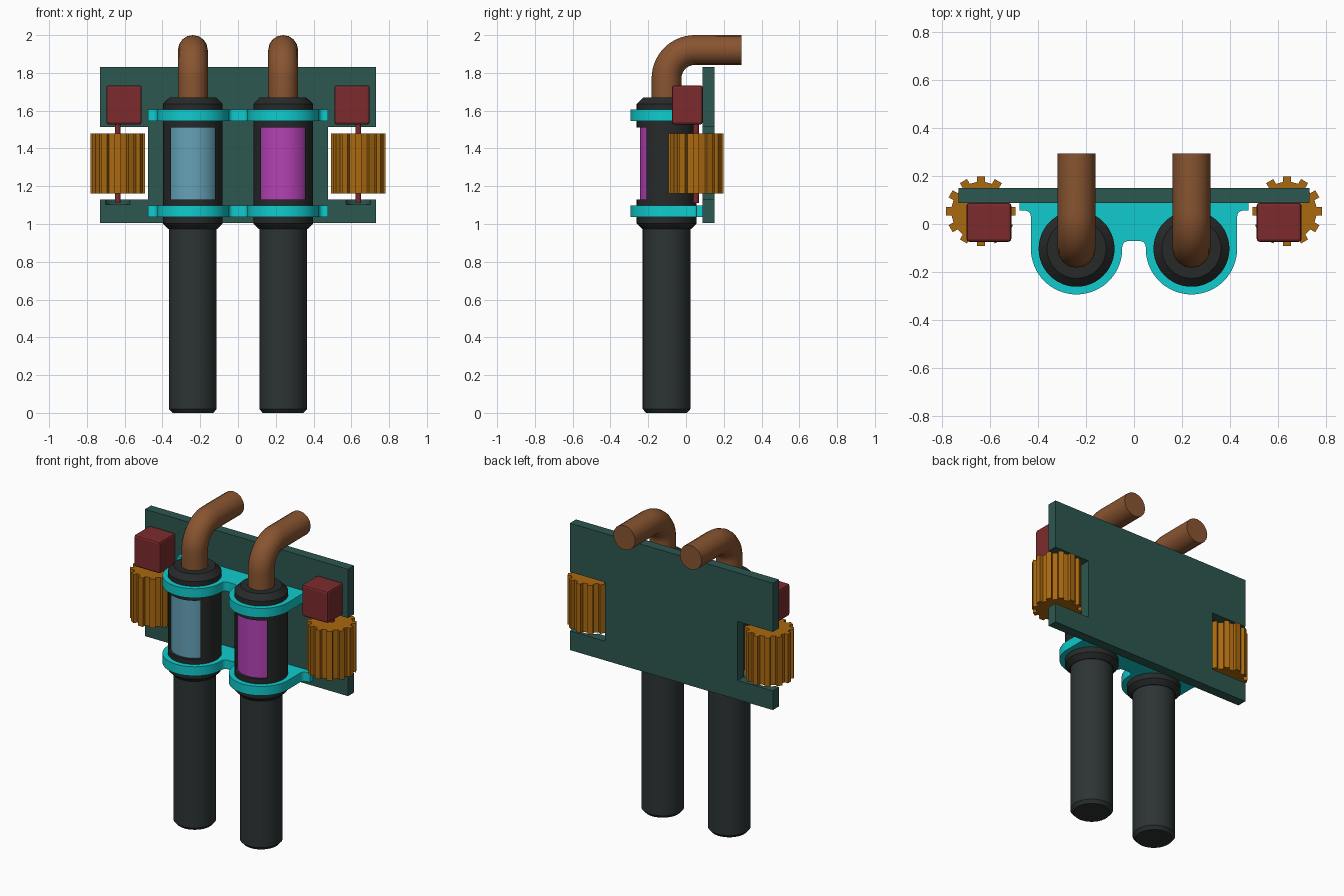
import bpy, bmesh
from math import sin, cos, pi, radians
from mathutils import Matrix, Vector

cube = bpy.data.objects.get("Cube")
if cube:
    bpy.data.objects.remove(cube, do_unlink=True)


def material(name, rgb):
    m = bpy.data.materials.new(name)
    m.use_nodes = True
    m.diffuse_color = (*rgb, 1)
    bsdf = next(n for n in m.node_tree.nodes if n.type == 'BSDF_PRINCIPLED')
    bsdf.inputs["Base Color"].default_value = (*rgb, 1)
    return m


GREEN = material("plate green", (0.026, 0.095, 0.08))
CYAN = material("bracket cyan", (0.005, 0.6, 0.62))
BROWN = material("pipe brown", (0.25, 0.09, 0.03))
RED = material("motor red", (0.2, 0.024, 0.026))
GOLD = material("gear gold", (0.4, 0.14, 0.005))
BLUE = material("window blue", (0.13, 0.36, 0.48))
PINK = material("window magenta", (0.46, 0.053, 0.46))
DARK = material("tube charcoal", (0.026, 0.034, 0.034))
BLACK = material("housing black", (0.02, 0.023, 0.023))


def finish(bm, name, mat, smooth=True):
    bmesh.ops.recalc_face_normals(bm, faces=bm.faces)
    mesh = bpy.data.meshes.new(name)
    bm.to_mesh(mesh)
    bm.free()
    ob = bpy.data.objects.new(name, mesh)
    bpy.context.collection.objects.link(ob)
    if mat:
        mesh.materials.append(mat)
    if smooth:
        shade(ob)
    return ob


def activate(ob):
    bpy.ops.object.select_all(action='DESELECT')
    ob.select_set(True)
    bpy.context.view_layer.objects.active = ob


def shade(ob):
    activate(ob)
    bpy.ops.object.shade_smooth_by_angle(angle=radians(30))


def prism(name, outline, z0, z1, mat, matrix=Matrix(), smooth=True):
    """Extrude a flat outline from z0 to z1."""
    bm = bmesh.new()
    face = bm.faces.new([bm.verts.new((x, y, z0)) for x, y in outline])
    ext = bmesh.ops.extrude_face_region(bm, geom=[face])
    top = [v for v in ext["geom"] if isinstance(v, bmesh.types.BMVert)]
    bmesh.ops.translate(bm, verts=top, vec=(0, 0, z1 - z0))
    bm.transform(matrix)
    return finish(bm, name, mat, smooth)


def lathe(name, profile, centre, mat, sides=48):
    """Closed solid of revolution from (radius, height) pairs."""
    bm = bmesh.new()
    rings = [[bm.verts.new((centre[0] + r * cos(2 * pi * i / sides),
                            centre[1] + r * sin(2 * pi * i / sides), z))
              for i in range(sides)] for r, z in profile]
    for a, b in zip(rings, rings[1:]):
        for i in range(sides):
            j = (i + 1) % sides
            bm.faces.new((a[i], a[j], b[j], b[i]))
    bm.faces.new(rings[0])
    bm.faces.new(rings[-1])
    return finish(bm, name, mat)


def box(name, lo, hi, mat, bevel=0):
    lo, hi = Vector(lo), Vector(hi)
    bm = bmesh.new()
    bmesh.ops.create_cube(bm, size=1)
    bm.transform(Matrix.Translation((lo + hi) / 2) @ Matrix.Diagonal((*(hi - lo), 1)))
    if bevel:
        bmesh.ops.bevel(bm, geom=bm.edges[:], offset=bevel, segments=2,
                        profile=0.5, affect='EDGES')
    return finish(bm, name, mat, smooth=False)


def cut(ob, cutter):
    cutter.hide_render = True
    mod = ob.modifiers.new("cut", 'BOOLEAN')
    mod.operation, mod.solver, mod.object = 'DIFFERENCE', 'EXACT', cutter
    activate(ob)
    bpy.ops.object.modifier_apply(modifier=mod.name)
    bpy.data.objects.remove(cutter, do_unlink=True)


def arc(cx, cy, r, start, end, steps):
    return [(cx + r * cos(radians(start + (end - start) * i / steps)),
             cy + r * sin(radians(start + (end - start) * i / steps)))
            for i in range(steps + 1)]


def mirrored(half):
    return half + [(-x, y) for x, y in reversed(half)]


TUBE_X, TUBE_Y = 0.239, -0.103
GEAR_X, GEAR_Y = 0.637, 0.053

# back plate with a notch on each side for the gears
plate = prism("back_plate", mirrored([(0.73, 1.005), (0.73, 1.13), (0.477, 1.13),
                                      (0.477, 1.513), (0.73, 1.513), (0.73, 1.83)]),
              -0.15, -0.087, GREEN, Matrix.Rotation(pi / 2, 4, 'X'), smooth=False)

# two clamp brackets hugging both housings
half = [(0.0, TUBE_Y + 0.032)]
half += arc(0.024, TUBE_Y + 0.007, 0.025, 90, 0, 5)
half += arc(TUBE_X, TUBE_Y, 0.19, 180, 360, 32)
half += arc(0.454, 0.031, 0.025, 180, 90, 5)
half += [(0.477, 0.056), (0.477, 0.088)]
for name, z0, z1 in (("lower_bracket", 1.038, 1.098), ("upper_bracket", 1.545, 1.605)):
    prism(name, half + [(-x, y) for x, y in reversed(half[1:])], z0, z1, CYAN)

# toothed gear outline
teeth, root, tip, width = 12, 0.122, 0.145, 0.017
gear_outline = []
for t in range(teeth):
    a = 2 * pi * t / teeth
    for u, v in ((root, -width), (tip, -width), (tip, width), (root, width)):
        gear_outline.append((u * cos(a) - v * sin(a), u * sin(a) + v * cos(a)))
    b = a + pi / teeth
    gear_outline.append((root * cos(b), root * sin(b)))

for side, s, glass in (("left", 1, PINK), ("right", -1, BLUE)):
    c = (s * TUBE_X, TUBE_Y)

    # long lower tube
    lathe(side + "_lower_tube", [(0.108, 0), (0.126, 0.02), (0.126, 1.0)], c, DARK)

    # housing with a window cut in the front, and the coloured core behind it
    housing = lathe(side + "_housing", [(0.13, 0.974), (0.158, 1.002),
                                        (0.158, 1.636), (0.123, 1.67)], c, BLACK)
    cut(housing, box("window_cutter", (c[0] - 0.117, -0.5, 1.13),
                     (c[0] + 0.117, -0.13, 1.512), None))
    shade(housing)
    lathe(side + "_window_core", [(0.14, 1.11), (0.14, 1.53)], c, glass)

    # bent pipe leaving the top towards the back
    path = [(TUBE_Y, 1.64)]
    path += arc(TUBE_Y + 0.15, 1.771, 0.15, 180, 90, 14) + [(0.293, 1.921)]
    curve = bpy.data.curves.new(side + "_pipe", 'CURVE')
    curve.dimensions = '3D'
    curve.bevel_depth, curve.bevel_resolution = 0.079, 6
    curve.use_fill_caps = True
    spline = curve.splines.new('POLY')
    spline.points.add(len(path) - 1)
    for p, (y, z) in zip(spline.points, path):
        p.co = (c[0], y, z, 1)
    curve.materials.append(BROWN)
    pipe = bpy.data.objects.new(side + "_pipe", curve)
    bpy.context.collection.objects.link(pipe)
    activate(pipe)
    bpy.ops.object.convert(target='MESH')
    shade(bpy.context.object)

    # motor, axle and gear
    g = (s * GEAR_X, GEAR_Y)
    x0, x1 = sorted((s * 0.51, s * 0.697))
    box(side + "_motor", (x0, -0.074, 1.527), (x1, 0.088, 1.734), RED, 0.012)
    lathe(side + "_axle", [(0.015, 1.11), (0.015, 1.56)], g, RED, 20)
    prism(side + "_gear", gear_outline, 1.162, 1.48, GOLD,
          Matrix.Translation((*g, 0)), smooth=False)

    # shallow bearing seat in the plate under the axle
    cut(plate, lathe("seat_cutter", [(0.073, 1.103), (0.073, 1.2)], g, None))
